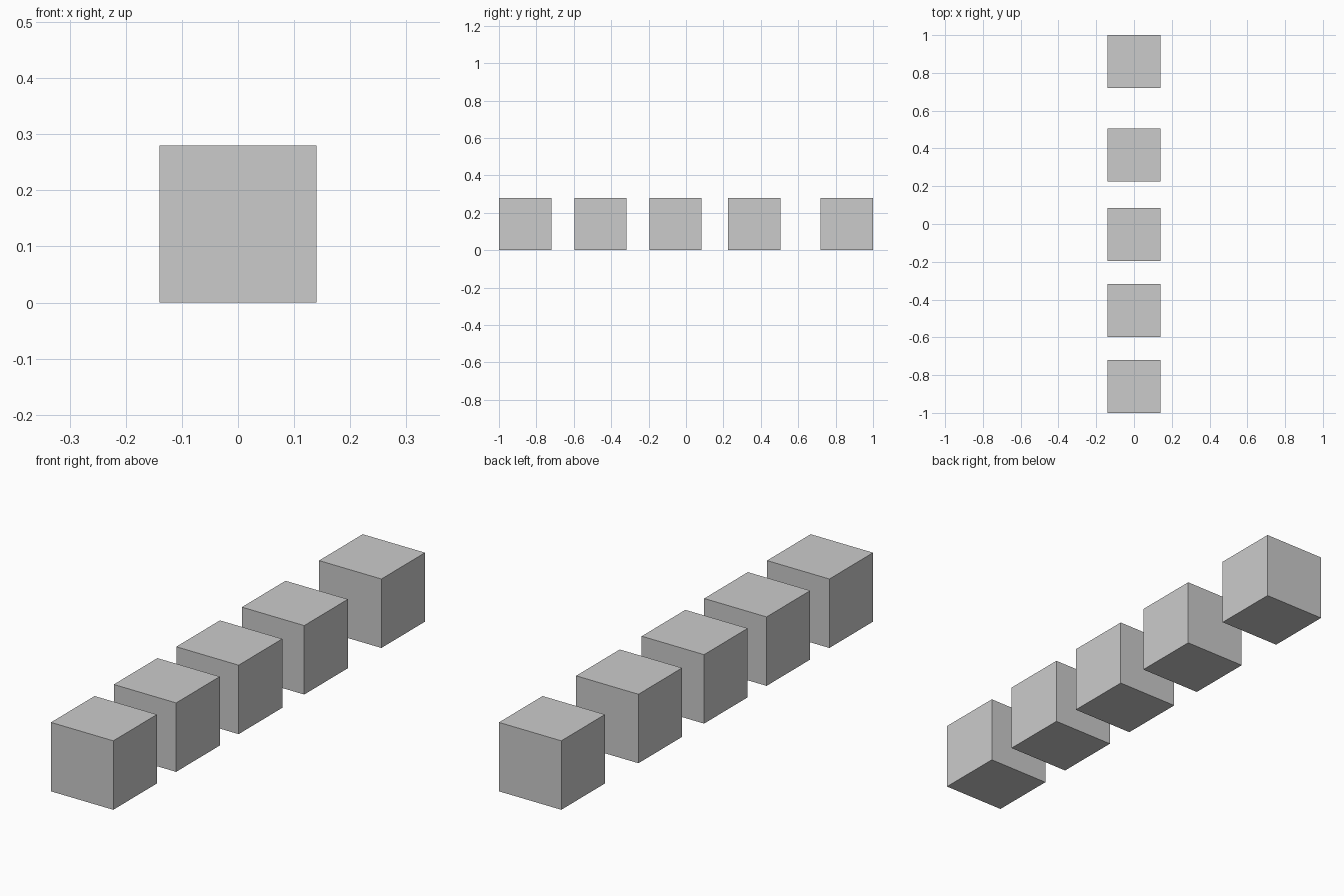
import bpy

if "Cube" in bpy.data.objects:
    bpy.data.objects.remove(bpy.data.objects["Cube"])

SIZE = 0.28
# Centres of the cubes along the row, front to back
CENTRES_Y = [-0.86, -0.457, -0.056, 0.365, 0.86]


def add_cube(name, y):
    bpy.ops.mesh.primitive_cube_add(size=SIZE, location=(0, y, SIZE / 2))
    bpy.context.object.name = name


# Row of equal cubes with widening gaps
for i, y in enumerate(CENTRES_Y, start=1):
    add_cube(f"cube_{i}", y)
